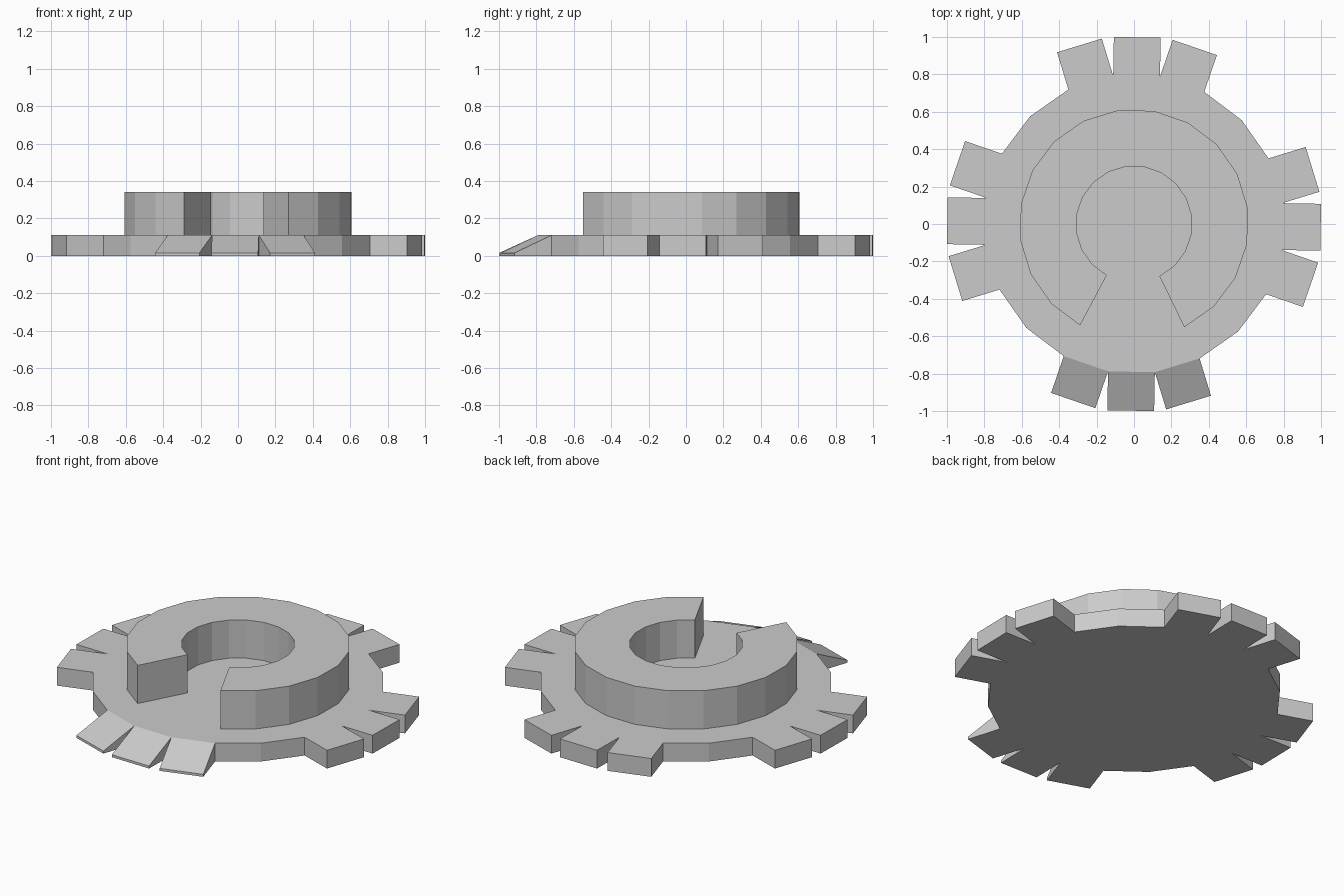
import bpy, bmesh
from math import radians, cos, sin
from mathutils import Vector

if "Cube" in bpy.data.objects:
    bpy.data.objects.remove(bpy.data.objects["Cube"])

SEGS, STEP, START = 20, 18, 8      # 20-sided layout, slightly turned
PLATE_H, RING_H = 0.11, 0.34


def polar(r, k, z):
    a = radians(START + STEP * k)
    return Vector((r * cos(a), r * sin(a), z))


def finish(bm, name):
    bmesh.ops.recalc_face_normals(bm, faces=bm.faces)
    mesh = bpy.data.meshes.new(name)
    bm.to_mesh(mesh)
    bm.free()
    obj = bpy.data.objects.new(name, mesh)
    bpy.context.collection.objects.link(obj)
    return obj


# Toothed plate: 20-sided disc with four groups of three square teeth
bm = bmesh.new()
low = [bm.verts.new(polar(0.8, k, 0)) for k in range(SEGS)]
top = [bm.verts.new(polar(0.8, k, PLATE_H)) for k in range(SEGS)]
bm.faces.new(low[::-1])
bm.faces.new(top)
for k in range(SEGS):
    n = (k + 1) % SEGS
    if k % 5 in (1, 2):            # plain rim between the tooth groups
        bm.faces.new((low[k], low[n], top[n], top[k]))
        continue
    mid = radians(START + STEP * (k + 0.5))
    out = Vector((cos(mid), sin(mid), 0)) * 0.208
    base = [low[k], low[n], top[n], top[k]]
    tip = [bm.verts.new(v.co + out) for v in base]
    if 13 <= k <= 15:              # front teeth slope down to a thin edge
        for v in tip[2:]:
            v.co.z = 0.015
    bm.faces.new(tip)
    for i in range(4):
        j = (i + 1) % 4
        bm.faces.new((base[i], base[j], tip[j], tip[i]))
finish(bm, "toothed_plate")

# Open ring on top, with a three-segment gap facing the front
bm = bmesh.new()
sections = []
for k in range(-4, 14):
    sections.append([bm.verts.new(polar(r, k, z)) for r, z in
                     ((0.31, PLATE_H), (0.614, PLATE_H), (0.614, RING_H), (0.31, RING_H))])
for a, b in zip(sections, sections[1:]):
    for i in range(4):
        j = (i + 1) % 4
        bm.faces.new((a[i], a[j], b[j], b[i]))
bm.faces.new(sections[0])
bm.faces.new(sections[-1])
finish(bm, "open_ring")
